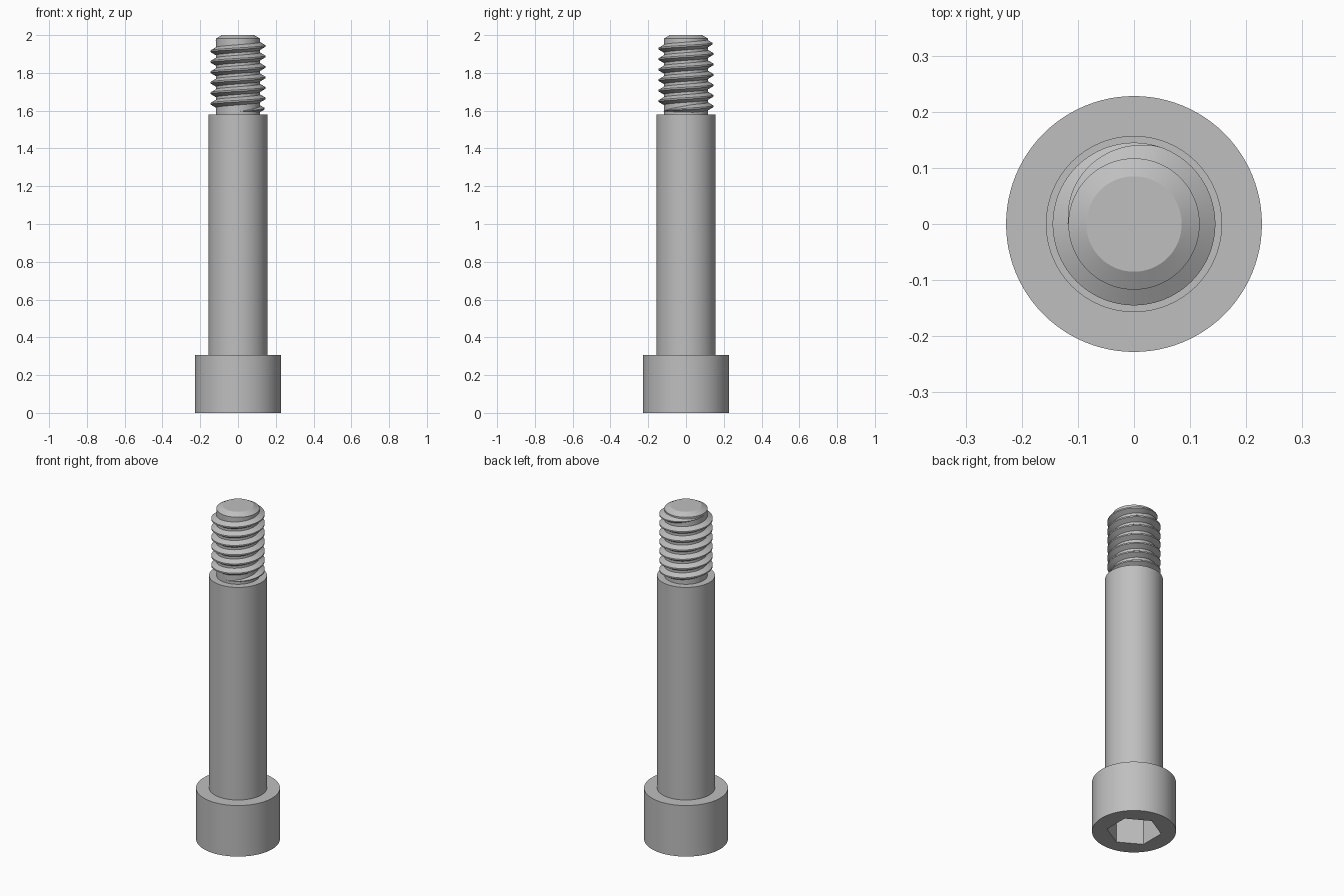
import bpy
import bmesh
from math import cos, sin, pi, tau, radians

cube = bpy.data.objects.get("Cube")
if cube:
    bpy.data.objects.remove(cube, do_unlink=True)

SIDES = 96
steel = bpy.data.materials.new("grey_steel")
steel.use_nodes = True
GREY = (0.52, 0.52, 0.52, 1)
steel.diffuse_color = GREY
steel.node_tree.nodes["Principled BSDF"].inputs["Base Color"].default_value = GREY


def make_object(name, bm):
    bmesh.ops.recalc_face_normals(bm, faces=bm.faces)
    mesh = bpy.data.meshes.new(name)
    bm.to_mesh(mesh)
    bm.free()
    mesh.materials.append(steel)
    obj = bpy.data.objects.new(name, mesh)
    bpy.context.collection.objects.link(obj)
    return obj


def smooth(obj, angle=25):
    bpy.ops.object.select_all(action='DESELECT')
    obj.select_set(True)
    bpy.context.view_layer.objects.active = obj
    bpy.ops.object.shade_smooth_by_angle(angle=radians(angle))


def skin(bm, rings, closed_ends=True):
    """Join consecutive closed rings with quads and cap both ends."""
    n = len(rings[0])
    for a, b in zip(rings, rings[1:]):
        for i in range(n):
            j = (i + 1) % n
            bm.faces.new((a[i], a[j], b[j], b[i]))
    bm.faces.new(rings[0])
    bm.faces.new(rings[-1])


def turned(name, profile, sides=SIDES, start=0.0):
    """Solid of revolution from (radius, height) pairs."""
    bm = bmesh.new()
    rings = [[bm.verts.new((r * cos(start + tau * i / sides),
                            r * sin(start + tau * i / sides), z))
              for i in range(sides)] for r, z in profile]
    skin(bm, rings)
    return make_object(name, bm)


# Head with a hexagonal socket in its underside
head = turned("head", [(0.228, 0), (0.228, 0.306)])
cutter = turned("socket_cutter", [(0.149, -0.1), (0.149, 0.19)], 6, pi / 2)
cutter.hide_render = True
cut = head.modifiers.new("socket", 'BOOLEAN')
cut.operation = 'DIFFERENCE'
cut.solver = 'EXACT'
cut.object = cutter
bpy.context.view_layer.objects.active = head
bpy.ops.object.modifier_apply(modifier=cut.name)
bpy.data.objects.remove(cutter, do_unlink=True)
smooth(head)

# Plain shoulder and the chamfered core of the threaded end
smooth(turned("shoulder", [(0.157, 0.3), (0.157, 1.58)]))
ROOT = 0.117
smooth(turned("threaded_core", [(ROOT, 1.57), (ROOT, 1.982), (0.085, 2.0)]))

# Right-handed helical ridge that fades out at both ends
PITCH, CREST = 0.0555, 0.145
z_end, turns, fade = 1.97, 6.75, 0.3
bm = bmesh.new()
rings = []
steps = int(turns * SIDES)
for s in range(steps + 1):
    t = s / SIDES
    angle = pi - tau * t
    z = z_end - PITCH * t
    k = max(0.04, min(1, t / fade, (turns - t) / fade))
    depth = (CREST - ROOT) * k
    section = ((ROOT - 0.004, 0.023 * k), (ROOT + depth, 0.004 * k),
               (ROOT + depth, -0.004 * k), (ROOT - 0.004, -0.023 * k))
    rings.append([bm.verts.new((r * cos(angle), r * sin(angle), z + dz))
                  for r, dz in section])
skin(bm, rings)
smooth(make_object("thread_ridge", bm))
